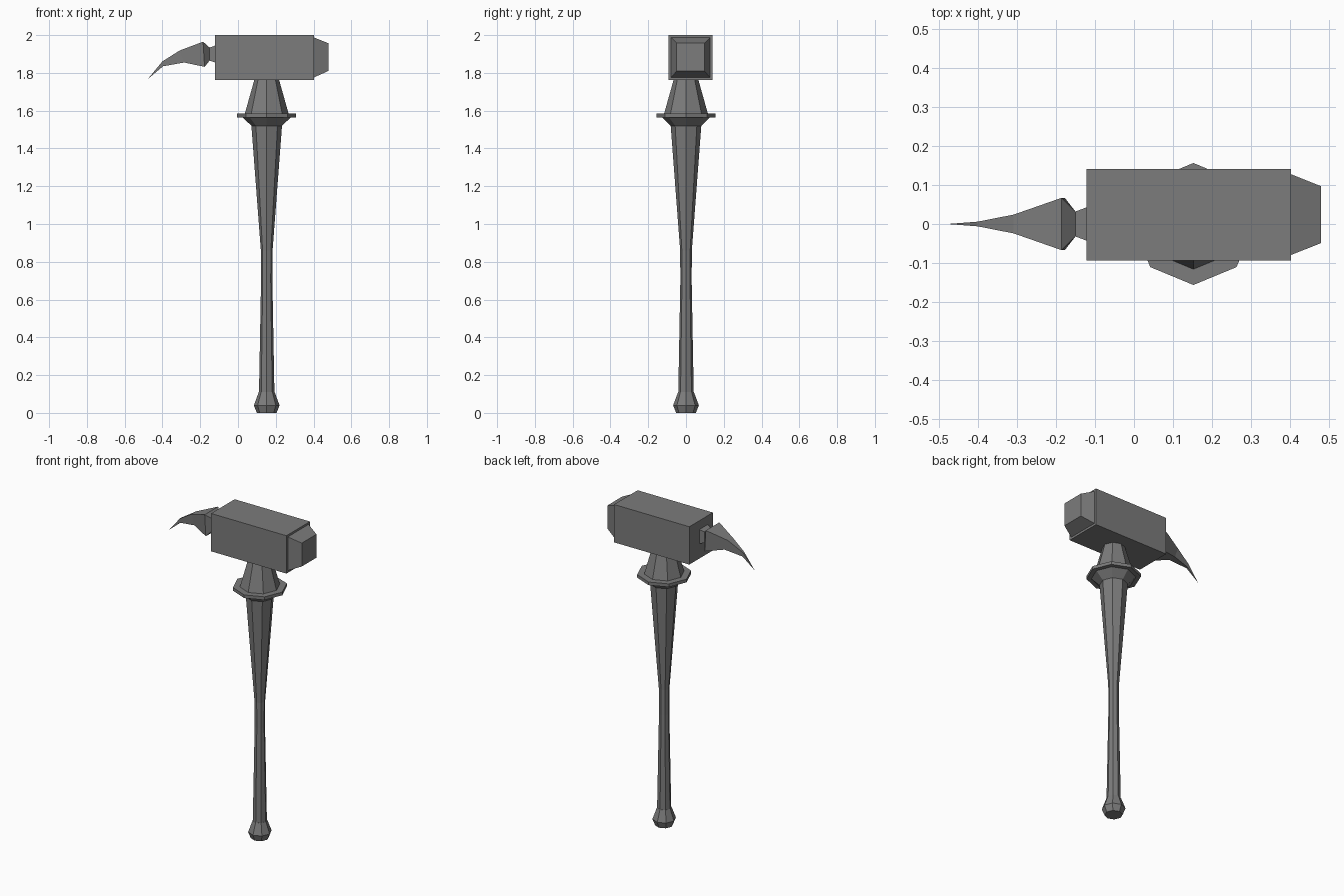
import bpy
import bmesh
from math import cos, sin, tau

if "Cube" in bpy.data.objects:
    bpy.data.objects.remove(bpy.data.objects["Cube"], do_unlink=True)

steel = bpy.data.materials.new("dark grey")
steel.use_nodes = True
steel.diffuse_color = (0.2, 0.2, 0.2, 1)
steel.node_tree.nodes["Principled BSDF"].inputs["Base Color"].default_value = (0.2, 0.2, 0.2, 1)


def loft(name, sections):
    """Skin a list of matching rings and cap both ends."""
    bm = bmesh.new()
    rings = [[bm.verts.new(p) for p in ring] for ring in sections]
    n = len(rings[0])
    for a, b in zip(rings, rings[1:]):
        for i in range(n):
            j = (i + 1) % n
            bm.faces.new((a[i], a[j], b[j], b[i]))
    bm.faces.new(rings[0])
    bm.faces.new(rings[-1])
    bmesh.ops.remove_doubles(bm, verts=bm.verts, dist=0.0001)
    bmesh.ops.recalc_face_normals(bm, faces=bm.faces)
    mesh = bpy.data.meshes.new(name)
    bm.to_mesh(mesh)
    bm.free()
    mesh.materials.append(steel)
    obj = bpy.data.objects.new(name, mesh)
    bpy.context.collection.objects.link(obj)
    return obj


def octagon(r, z, cx=0.152):
    return [(cx + r * cos(tau * i / 8), r * sin(tau * i / 8), z) for i in range(8)]


def rect(x_top, x_low, half, low, top, cy=0.0):
    """Four-cornered section across the x axis, optionally slanted."""
    return [(x_low, cy - half, low), (x_low, cy + half, low),
            (x_top, cy + half, top), (x_top, cy - half, top)]


def turned(name, profile):
    return loft(name, [octagon(r, z) for r, z in profile])


# Handle, from the pommel up to the collar
turned("pommel", [(0.052, 0), (0.068, 0.04), (0.042, 0.11)])
turned("grip", [(0.041, 0.1), (0.03, 0.7)])
turned("shaft", [(0.03, 0.7), (0.031, 0.86), (0.081, 1.52)])
turned("collar", [(0.081, 1.52), (0.128, 1.565)])
turned("guard_ring", [(0.156, 1.565), (0.156, 1.585)])
turned("neck", [(0.117, 1.58), (0.065, 1.765)])

# Hammer head with its tapered striking face
HEAD_Y = 0.024
loft("head_block", [rect(x, x, 0.117, 1.762, 2.0, HEAD_Y) for x in (-0.122, 0.402)])
loft("striking_face", [rect(0.4, 0.4, 0.104, 1.775, 1.988, HEAD_Y),
                       rect(0.478, 0.478, 0.073, 1.81, 1.957, HEAD_Y)])

# Curved spike on the other end
loft("spike", [rect(-0.12, -0.12, 0.043, 1.855, 1.945),
               rect(-0.15, -0.15, 0.032, 1.865, 1.934),
               rect(-0.185, -0.177, 0.067, 1.832, 1.965),
               rect(-0.308, -0.285, 0.024, 1.855, 1.919),
               rect(-0.4, -0.397, 0.006, 1.835, 1.861),
               rect(-0.478, -0.478, 0.0, 1.767, 1.767)])
